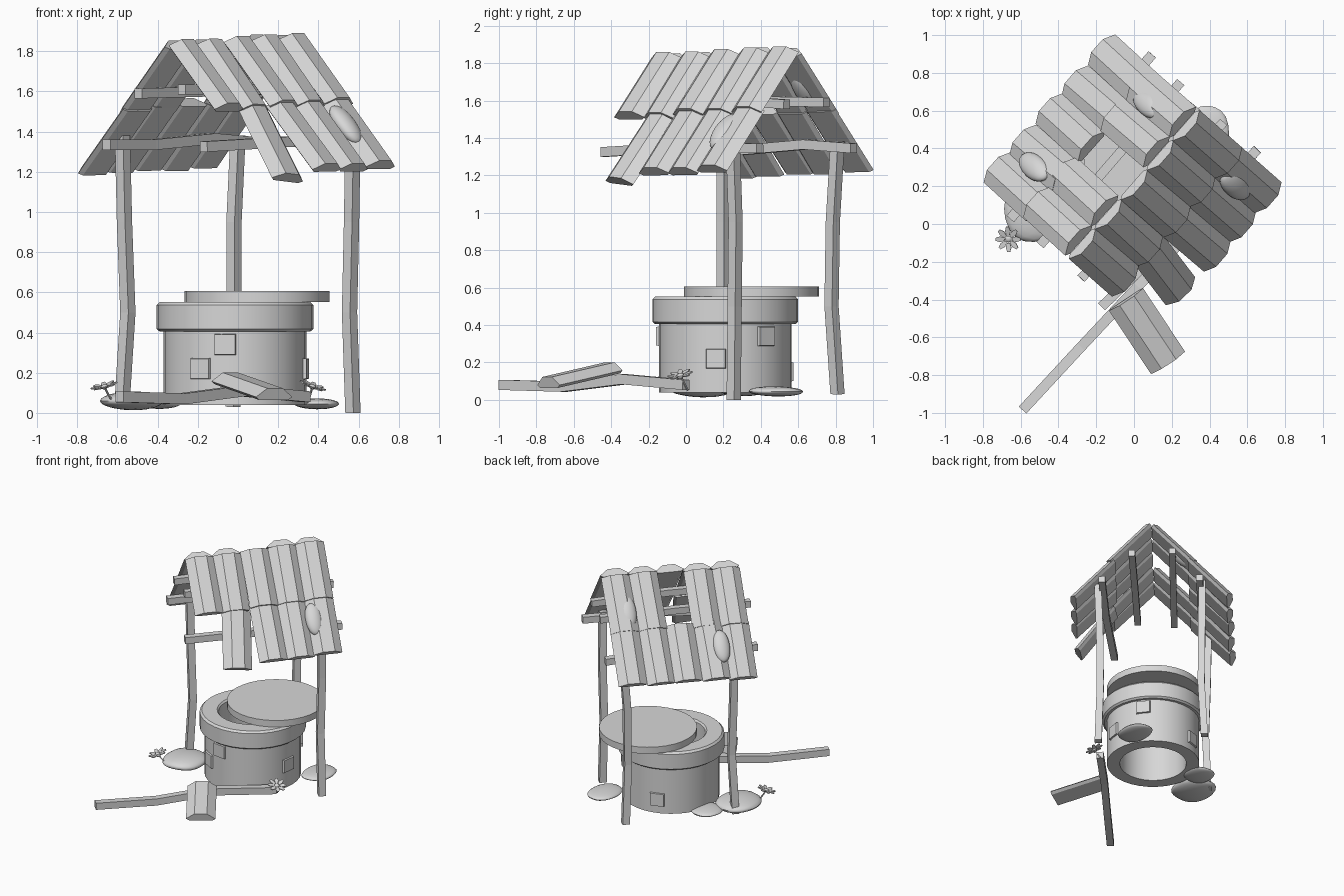
import bpy, bmesh, math, random
from math import radians, sin, cos, pi
from mathutils import Matrix, Vector

random.seed(4)
cube = bpy.data.objects.get("Cube")
if cube:
    bpy.data.objects.remove(cube, do_unlink=True)

SHADE = (0.68, 0.68, 0.68, 1)
grey = bpy.data.materials.new("plain_grey")
grey.use_nodes = True
grey.diffuse_color = SHADE
grey.node_tree.nodes["Principled BSDF"].inputs["Base Color"].default_value = SHADE

T = Matrix.Translation


def R(deg, axis):
    return Matrix.Rotation(radians(deg), 4, axis)


def S(x, y, z):
    return Matrix.Diagonal((x, y, z, 1))


CENTRE = Vector((-0.015, 0.21, 0))
FRAME = T(CENTRE) @ R(48.7, 'Z')   # local x runs along the ridge


def finish(name, bm, matrix=Matrix(), smooth=False):
    bm.transform(matrix)
    bmesh.ops.recalc_face_normals(bm, faces=bm.faces)
    mesh = bpy.data.meshes.new(name)
    bm.to_mesh(mesh)
    bm.free()
    mesh.materials.append(grey)
    ob = bpy.data.objects.new(name, mesh)
    bpy.context.collection.objects.link(ob)
    if smooth:
        bpy.ops.object.select_all(action='DESELECT')
        ob.select_set(True)
        bpy.context.view_layer.objects.active = ob
        bpy.ops.object.shade_smooth_by_angle(angle=radians(35))
    return ob


def lathe(name, profile, matrix, closed=True, steps=32):
    bm = bmesh.new()
    vs = [bm.verts.new((r, 0, z)) for r, z in profile]
    pairs = list(zip(vs, vs[1:])) + ([(vs[-1], vs[0])] if closed else [])
    edges = [bm.edges.new(p) for p in pairs]
    bmesh.ops.spin(bm, geom=vs + edges, cent=(0, 0, 0), axis=(0, 0, 1),
                   angle=2 * pi, steps=steps, use_duplicate=False)
    bmesh.ops.remove_doubles(bm, verts=bm.verts, dist=0.0005)
    finish(name, bm, matrix, True)


def beam(name, points, size=0.05, matrix=Matrix()):
    """Square timber following a bent path."""
    pts = [Vector(p) for p in points]
    d = (pts[-1] - pts[0]).normalized()
    ref = Vector((0, 0, 1)) if abs(d.z) < 0.7 else FRAME.to_3x3() @ Vector((1, 0, 0))
    a = d.cross(ref).normalized() * size / 2
    b = d.cross(a).normalized() * size / 2
    bm = bmesh.new()
    rings = [[bm.verts.new(p + a * i + b * j)
              for i, j in ((1, 1), (-1, 1), (-1, -1), (1, -1))] for p in pts]
    for r, s in zip(rings, rings[1:]):
        for k in range(4):
            n = (k + 1) % 4
            bm.faces.new((r[k], r[n], s[n], s[k]))
    bm.faces.new(rings[0])
    bm.faces.new(rings[-1])
    finish(name, bm, matrix)


def tile(name, matrix, length=0.44):
    """Ridged roof tile, running along +x with its back facing +z."""
    section = ((-0.108, 0.028), (-0.046, 0.072), (0.046, 0.072),
               (0.108, 0.028), (0.085, 0.012), (-0.085, 0.012))
    bm = bmesh.new()
    face = bm.faces.new([bm.verts.new((0, y, z)) for y, z in section])
    ext = bmesh.ops.extrude_face_region(bm, geom=[face])
    moved = [g for g in ext["geom"] if isinstance(g, bmesh.types.BMVert)]
    bmesh.ops.translate(bm, verts=moved, vec=(length, 0, 0))
    finish(name, bm, matrix)


def blob(name, matrix, rough=0.08):
    bm = bmesh.new()
    bmesh.ops.create_icosphere(bm, subdivisions=3, radius=1)
    for v in bm.verts:
        v.co *= 1 + rough * sin(3 * v.co.x + 1) * cos(2 * v.co.y + v.co.z)
    finish(name, bm, matrix, True)


# Stone well: wall, rim and the lid pushed aside
lathe("well_wall", [(0.255, 0.04), (0.355, 0.04), (0.355, 0.42), (0.255, 0.42)], T(CENTRE))
lathe("well_rim", [(0.25, 0.405), (0.375, 0.405), (0.39, 0.417), (0.39, 0.537),
                   (0.375, 0.552), (0.262, 0.552), (0.25, 0.54)], T(CENTRE))
lathe("well_lid", [(0, 0.553), (0.36, 0.553), (0.36, 0.606), (0, 0.606)],
      T((0.095, 0.35, 0)), closed=False)

# Raised bricks around the wall
for i, (angle, z) in enumerate([(241, 0.22), (262, 0.34), (352, 0.22), (38, 0.34),
                                (108, 0.15)]):
    bm = bmesh.new()
    bmesh.ops.create_cube(bm, size=1, matrix=S(0.06, 0.125, 0.12))
    for v in bm.verts:
        if v.co.x > 0:
            v.co.y *= 0.82
            v.co.z *= 0.82
    finish(f"wall_brick_{i}", bm, T(CENTRE) @ R(angle, 'Z') @ T((0.336, 0, z)))

# Three standing posts and the fallen one
beam("left_post", [(-0.578, 0.195, 0.03), (-0.548, 0.2, 0.5), (-0.565, 0.2, 0.95),
                   (-0.575, 0.2, 1.38)], 0.054)
beam("back_post", [(-0.025, 0.81, 0.03), (-0.02, 0.778, 0.5), (-0.02, 0.785, 0.95),
                   (0, 0.81, 1.38)], 0.054)
beam("right_post", [(0.572, 0.255, 0), (0.555, 0.26, 0.5), (0.565, 0.265, 0.95),
                    (0.572, 0.25, 1.38)], 0.054)
beam("fallen_post", [(-0.59, -0.985, 0.08), (-0.28, -0.65, 0.07),
                     (0.02, -0.33, 0.11), (0.34, 0, 0.08)], 0.054)

# Roof frame: four long beams parallel to the ridge
beam("low_beam_left", [(-0.56, 0.36, 1.335), (-0.2, 0.37, 1.335), (0.25, 0.37, 1.365),
                       (0.59, 0.37, 1.345)], 0.052, FRAME)
beam("low_beam_right", [(-0.59, -0.31, 1.325), (0, -0.36, 1.35), (0.58, -0.38, 1.345)],
     0.052, FRAME)
beam("high_beam_left", [(-0.56, 0.15, 1.59), (0, 0.155, 1.6), (0.58, 0.16, 1.59)], 0.05, FRAME)
beam("high_beam_right", [(-0.55, -0.13, 1.61), (0, -0.14, 1.61), (0.57, -0.15, 1.58)], 0.05, FRAME)

# Roof tiles: two rows on each slope, some missing or slipped
PITCH, RIDGE = 46.5, 1.81


def slope(turn, u=0, lift=0):
    return FRAME @ T((u, 0, RIDGE + lift)) @ R(turn, 'Z') @ R(PITCH, 'Y')


for turn, label in ((90, "left"), (-90, "right")):
    for row in range(2):
        for i in range(5):
            if (label, row, i) in (("left", 0, 2), ("right", 1, 0)):
                continue
            u = 0.01 + (i - 2) * 0.208
            m = slope(turn, u, random.uniform(-0.005, 0.01) + 0.007 * (i - 2))
            m = m @ T((row * 0.415 - 0.012, 0, -0.012 * row))
            m = m @ R(random.uniform(-1, 1), 'Z') @ R(random.uniform(-0.5, 1.5), 'Y')
            if (label, row, i) == ("right", 1, 1):
                m = m @ T((0.02, 0, -0.01)) @ R(-7, 'Z') @ R(5, 'Y')
            tile(f"roof_tile_{label}_{row}_{i}", m)
tile("fallen_tile", T((-0.045, -0.395, 0.13)) @ R(-56.5, 'Z') @ R(11, 'Y'), 0.41)

# Moss cushions on the roof
for i, (turn, u, s) in enumerate([(90, -0.27, 0.6), (90, 0.38, 0.26), (-90, 0.36, 0.56)]):
    blob(f"roof_moss_{i}", slope(turn, u) @ T((s, 0, 0.045)) @ S(0.13, 0.064, 0.042), 0.04)

# Flat mounds on the ground
for i, (x, y, z, rx, ry, rz) in enumerate([(0.39, 0.48, 0.045, 0.12, 0.15, 0.026),
                                           (-0.53, 0.08, 0.06, 0.17, 0.18, 0.045),
                                           (-0.4, 0.3, 0.045, 0.12, 0.12, 0.024)]):
    blob(f"ground_mound_{i}", T((x, y, z)) @ S(rx, ry, rz))

# Flowers with eight petals
for i, (x, y, tilt) in enumerate([(-0.665, -0.08, -14), (0.37, -0.03, 20)]):
    head = T((x, y, 0.13)) @ R(tilt, 'Y') @ R(12, 'X')
    bm = bmesh.new()
    for k in range(8):
        bmesh.ops.create_cone(bm, cap_ends=True, segments=6, radius1=0.5, radius2=0.5, depth=1,
                              matrix=R(45 * k, 'Z') @ T((0.044, 0, 0.004)) @ R(-8, 'Y')
                              @ S(0.056, 0.03, 0.006))
    finish(f"flower_petals_{i}", bm, head)
    blob(f"flower_centre_{i}", head @ S(0.018, 0.018, 0.012), 0)
    beam(f"flower_stem_{i}", [(x, y, 0.13), (x * 0.97, y + 0.02, 0.09),
                              (x * 0.93, y + 0.04, 0.05)], 0.008)
